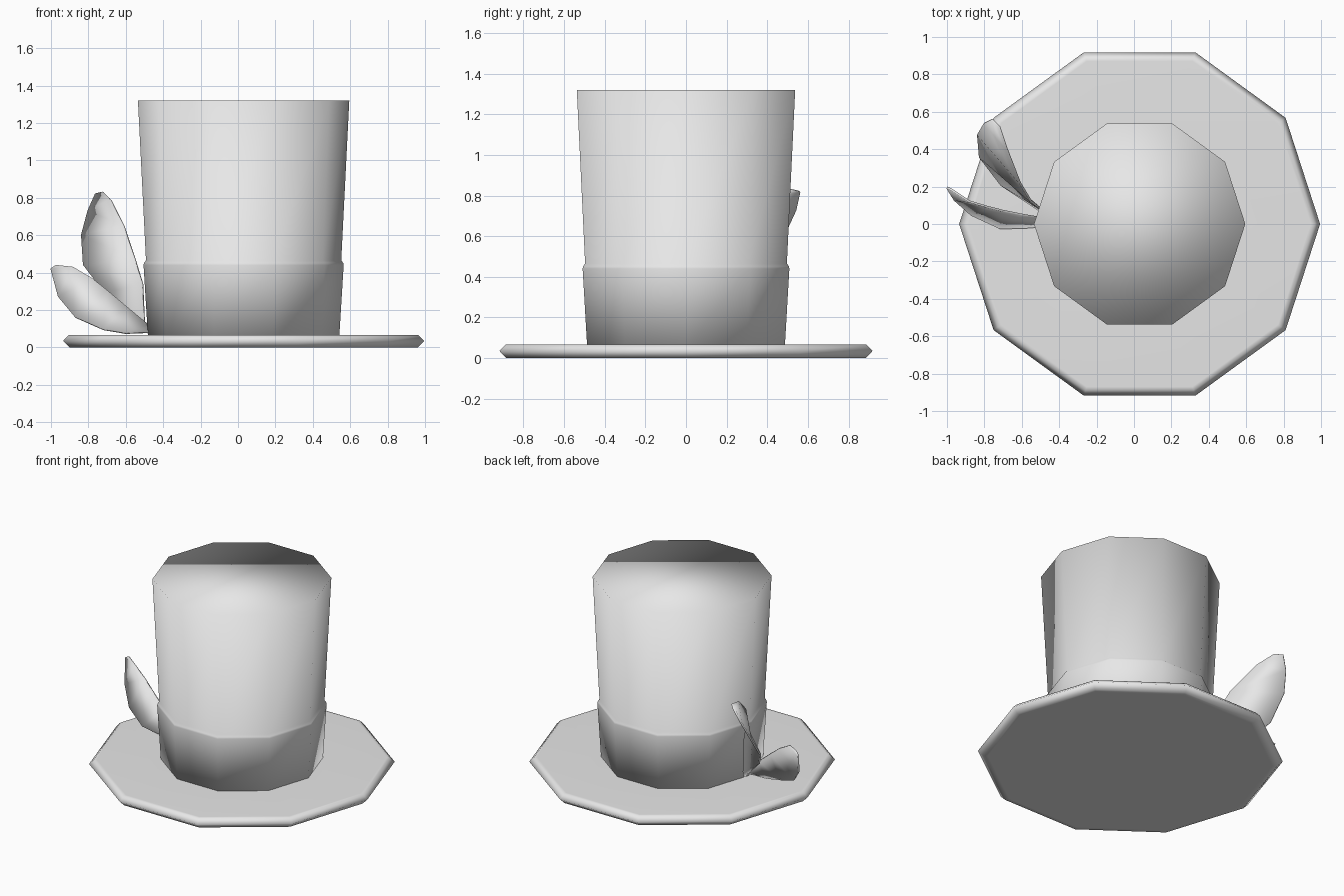
import bpy
import bmesh
from math import cos, sin, tau

cube = bpy.data.objects.get("Cube")
if cube:
    bpy.data.objects.remove(cube, do_unlink=True)

SIDES = 10
CENTRE_X = 0.03

felt = bpy.data.materials.new("light_grey_felt")
felt.use_nodes = True
felt.diffuse_color = (0.8, 0.8, 0.8, 1)
felt.node_tree.nodes["Principled BSDF"].inputs["Base Color"].default_value = (0.8, 0.8, 0.8, 1)


def finish(name, bm):
    bmesh.ops.recalc_face_normals(bm, faces=bm.faces)
    for face in bm.faces:
        face.smooth = True
    mesh = bpy.data.meshes.new(name)
    bm.to_mesh(mesh)
    bm.free()
    mesh.materials.append(felt)
    obj = bpy.data.objects.new(name, mesh)
    bpy.context.collection.objects.link(obj)
    return obj


def lathe(name, profile):
    """Ten-sided closed solid from (radius, height) pairs."""
    bm = bmesh.new()
    rings = [[bm.verts.new((r * cos(tau * i / SIDES), r * sin(tau * i / SIDES), z))
              for i in range(SIDES)] for r, z in profile]
    for low, high in zip(rings, rings[1:]):
        for i in range(SIDES):
            j = (i + 1) % SIDES
            bm.faces.new((low[i], low[j], high[j], high[i]))
    bm.faces.new(rings[0][::-1])
    bm.faces.new(rings[-1])
    obj = finish(name, bm)
    obj.location.x = CENTRE_X
    return obj


def feather(name, edge_a, edge_b):
    """Thin curved blade spanning two matching edge paths."""
    bm = bmesh.new()
    a = [bm.verts.new(p) for p in edge_a]
    b = [bm.verts.new(p) for p in edge_b]
    for i in range(len(a) - 1):
        bm.faces.new((a[i], a[i + 1], b[i + 1], b[i]))
    obj = finish(name, bm)
    thick = obj.modifiers.new("thickness", 'SOLIDIFY')
    thick.thickness = 0.012
    thick.offset = 0
    return obj


# Brim: flat disc with a bevelled rim; inner rings keep its faces flat
lathe("brim", [(0.90, 0), (0.93, 0), (0.965, 0.035), (0.935, 0.066), (0.915, 0.067), (0.4, 0.067)])

# Crown with a raised band, flaring up to a flat, softly shaded top
lathe("crown", [(0.511, 0.05), (0.535, 0.44), (0.533, 0.452), (0.522, 0.465), (0.565, 1.32)])

# Two feathers tucked in at the right of the band
feather("tall_feather",
        [(-0.50, 0.08, 0.13), (-0.51, 0.09, 0.34), (-0.55, 0.12, 0.47),
         (-0.61, 0.22, 0.65), (-0.68, 0.40, 0.79), (-0.72, 0.52, 0.83)],
        [(-0.50, 0.07, 0.09), (-0.71, 0.21, 0.29), (-0.825, 0.36, 0.44),
         (-0.835, 0.48, 0.60), (-0.80, 0.54, 0.73), (-0.76, 0.56, 0.82)])
feather("low_feather",
        [(-0.48, 0.03, 0.12), (-0.60, 0.05, 0.22), (-0.70, 0.07, 0.305),
         (-0.78, 0.09, 0.37), (-0.88, 0.12, 0.43), (-0.97, 0.18, 0.44)],
        [(-0.48, -0.01, 0.08), (-0.60, -0.02, 0.075), (-0.72, -0.02, 0.095),
         (-0.87, 0.05, 0.16), (-0.96, 0.13, 0.27), (-1.0, 0.195, 0.42)])
